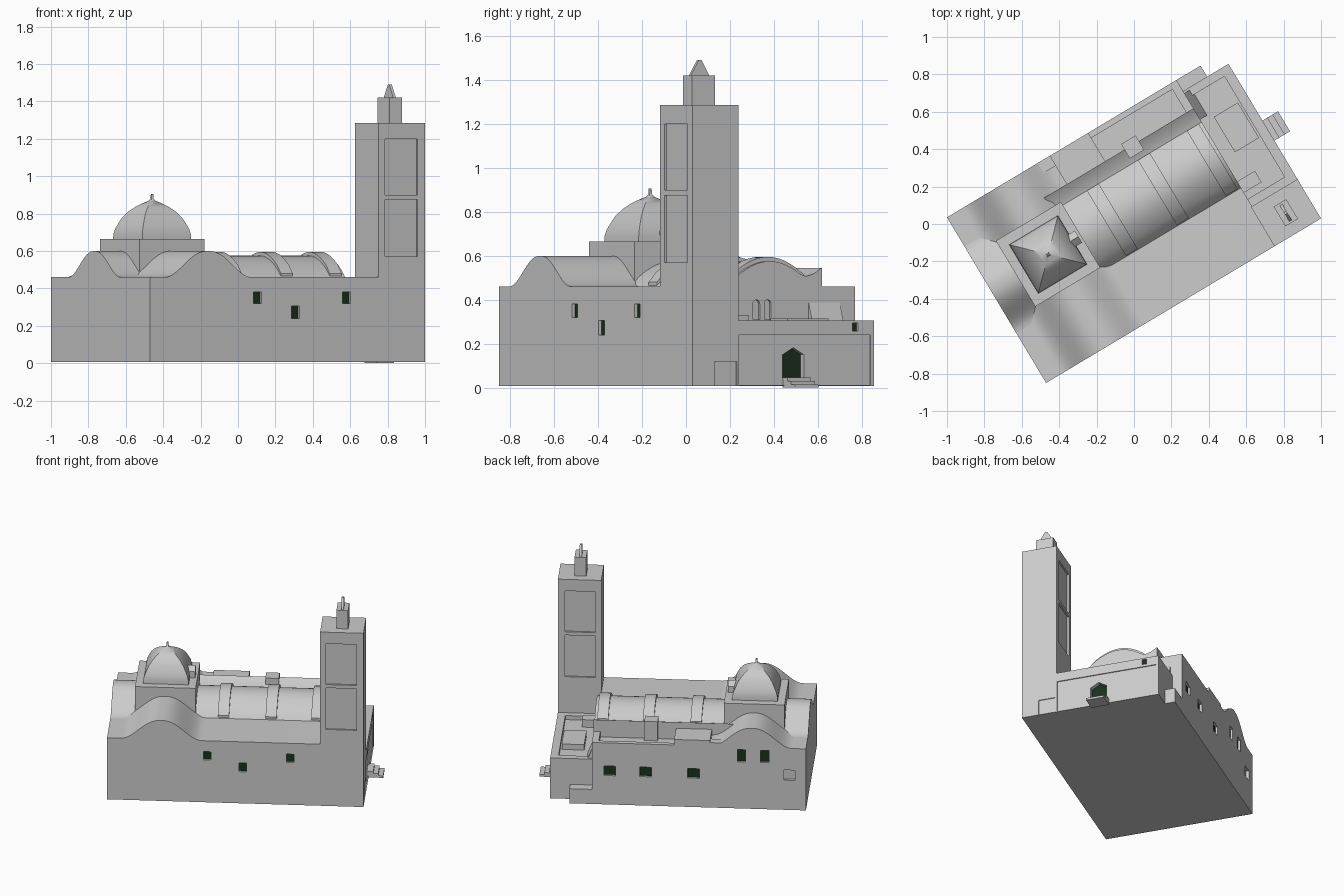
import bpy, bmesh, math
from mathutils import Matrix, Vector

if "Cube" in bpy.data.objects:
    bpy.data.objects.remove(bpy.data.objects["Cube"])

# Everything is built in local (u along nave, v across, z), then turned in plan
M = Matrix.Translation((-0.47, -0.85, 0)) @ Matrix.Rotation(math.radians(30.9), 4, 'Z')
dark = bpy.data.materials.new("dark_opening")
dark.diffuse_color = (0.01, 0.03, 0.012, 1)
dark.use_nodes = True
dark.node_tree.nodes["Principled BSDF"].inputs["Base Color"].default_value = dark.diffuse_color


def add(name, bm, mat=None):
    bmesh.ops.recalc_face_normals(bm, faces=bm.faces)
    me = bpy.data.meshes.new(name)
    bm.to_mesh(me)
    bm.free()
    ob = bpy.data.objects.new(name, me)
    bpy.context.collection.objects.link(ob)
    ob.matrix_world = M
    if mat:
        me.materials.append(mat)
    return ob


def prism_into(bm, pts, axis, a, b):
    def P(p, t):
        return {'u': (t, p[0], p[1]), 'v': (p[0], t, p[1]), 'z': (p[0], p[1], t)}[axis]
    A = [bm.verts.new(P(p, a)) for p in pts]
    B = [bm.verts.new(P(p, b)) for p in pts]
    bm.faces.new(A)
    bm.faces.new(B[::-1])
    for i in range(len(pts)):
        j = (i + 1) % len(pts)
        bm.faces.new((A[i], A[j], B[j], B[i]))


def prism(name, pts, axis, a, b, mat=None):
    bm = bmesh.new()
    prism_into(bm, pts, axis, a, b)
    return add(name, bm, mat)


def rect(a0, a1, b0, b1):
    return [(a0, b0), (a1, b0), (a1, b1), (a0, b1)]


def box(name, u0, u1, v0, v1, z0, z1, mat=None):
    return prism(name, rect(u0, u1, v0, v1), 'z', z0, z1, mat)


def activate(ob):
    bpy.context.view_layer.update()
    bpy.ops.object.select_all(action='DESELECT')
    ob.select_set(True)
    bpy.context.view_layer.objects.active = ob


def carve(ob, cuts):
    """Subtract prisms given as (profile, axis, start, end)."""
    bm = bmesh.new()
    for c in cuts:
        prism_into(bm, *c)
    cutter = add("cutter", bm)
    cutter.hide_render = True
    activate(ob)
    m = ob.modifiers.new("cut", 'BOOLEAN')
    m.operation, m.object, m.solver = 'DIFFERENCE', cutter, 'EXACT'
    bpy.ops.object.modifier_apply(modifier=m.name)
    bpy.data.objects.remove(cutter)


def smooth(ob, deg=30):
    activate(ob)
    bpy.ops.object.shade_smooth_by_angle(angle=math.radians(deg))


def bell(c, half=0.27, base=0.46, h=0.14, n=14):
    out = []
    for i in range(-n, n + 1):
        t = i / n
        out.append((c + t * half, base + h / 2 * (1 + math.cos(math.pi * abs(t) ** 1.15))))
    return out


def arch(c, w, z0, zs, zt, n=8):
    return [(c - w, z0), (c + w, z0)] + [
        (c + w * math.cos(math.pi * i / n), zs + (zt - zs) * math.sin(math.pi * i / n)) for i in range(n + 1)]


W, Z0, UC, VC = 1.032, 0.008, 0.362, 0.58

# Main body with the bell-shaped cross vault rising out of its roof
body = prism("main_body", [(0, Z0), (0, 0.46)] + bell(UC) + [(1.43, 0.46), (1.43, Z0)], 'v', 0, W)
front_win = [(0.67, 0.32, 0.38), (0.906, 0.24, 0.305), (1.224, 0.32, 0.38)]
back_win = [(1.31, 0.04, 0.22, 0.29), (1.07, 0.04, 0.22, 0.29), (0.75, 0.04, 0.22, 0.29),
            (0.43, 0.028, 0.35, 0.44), (0.275, 0.028, 0.35, 0.44), (0.11, 0.037, 0.226, 0.3)]
cuts = [(rect(0.88, 1.385, 0.85, 1.0), 'z', 0.42, 0.7)]
for u, a, b in front_win:
    cuts.append((rect(u - 0.025, u + 0.025, a, b), 'v', -0.1, 0.02))
    box("front_window", u - 0.025, u + 0.025, 0.016, 0.03, a, b, dark)
for i, (u, w, a, b) in enumerate(back_win):
    cuts.append((rect(u - w, u + w, a, b), 'v', W - 0.02, W + 0.1))
    if i < 5:
        box("back_window", u - w, u + w, W - 0.03, W - 0.016, a, b, dark)
for v in (0.508, 0.568):
    cuts.append((arch(v, 0.018, 0.31, 0.38, 0.4), 'u', 1.418, 1.6))
carve(body, cuts)
smooth(body)

# Rear arm vault
smooth(prism("west_vault", [(VC - 0.27, 0.44)] + bell(VC) + [(VC + 0.27, 0.44)], 'u', 0, UC))

# Nave vault sweeping up into the side parapet, with three ribs
R, half = 0.02, 0.2


def nave_z(v):
    return 0.48 + 0.095 * math.cos((v - VC) / half * math.pi / 2) ** 0.8


vs = [VC - half + 2 * half * i / 20 for i in range(1, 20)]
curve = [(v, nave_z(v)) for v in vs if v < 0.75]
nave = [(0.35, 0.44), (0.36, 0.46)] + curve + [(0.77, 0.506), (0.81, 0.517), (0.855, 0.545), (0.855, 0.42)]
smooth(prism("nave_vault", nave, 'u', 0.5, 1.43))
rib = [(0.365, 0.44), (0.365, 0.48)] + [(v, z + R) for v, z in curve] + [(0.77, 0.515), (0.77, 0.44)]
for a in (0.715, 1.033, 1.338):
    smooth(prism("nave_rib", rib, 'u', a, a + 0.074))

# Raised roof blocks on the back aisle
box("aisle_block", 0.64, 0.88, 0.79, W, 0.4, 0.5)
box("parapet_block", 1.0, 1.09, 0.8, 0.89, 0.4, 0.56)
box("corner_step", 0.56, 0.64, 0.97, W, 0.4, 0.485)

# Square dome drum
box("dome_drum", 0.16, 0.565, 0.38, 0.79, 0.4, 0.665)
prism("drum_gable", [(0.545, 0.66), (0.62, 0.66), (0.62, 0.71), (0.583, 0.74), (0.545, 0.71)], 'u', 0.46, 0.55)

# Four-sided dome: stacked square rings
prof = [(0.152, 0.66), (0.151, 0.69), (0.144, 0.72), (0.133, 0.745), (0.116, 0.78), (0.092, 0.812),
        (0.063, 0.838), (0.036, 0.856), (0.014, 0.868), (0.006, 0.88), (0.005, 0.905)]
bm = bmesh.new()
rings = [[bm.verts.new((UC + sx * r, VC + 0.004 + sy * r, z)) for sx, sy in ((-1, -1), (1, -1), (1, 1), (-1, 1))]
         for r, z in prof]
for lo, hi in zip(rings, rings[1:]):
    for i in range(4):
        bm.faces.new((lo[i], lo[(i + 1) % 4], hi[(i + 1) % 4], hi[i]))
bm.faces.new(rings[0])
bm.faces.new(rings[-1])
smooth(add("dome", bm), 40)

# Tower with recessed panels on two faces
tower = box("tower", 1.423, 1.713, 0, 0.245, Z0, 1.285)
cuts = []
for a, b in ((0.57, 0.875), (0.9, 1.2)):
    cuts.append((rect(1.463, 1.667, a, b), 'v', -0.1, 0.012))
    cuts.append((rect(1.463, 1.667, a, b), 'v', 0.233, 0.4))
cuts.append((rect(0.117, 0.235, 0.01, 0.12), 'u', 1.707, 1.9))
carve(tower, cuts)
box("tower_cap", 1.528, 1.606, 0.0615, 0.1835, 1.28, 1.42)
prism("tower_finial", [(0.07, 1.415), (0.175, 1.415), (0.13, 1.49), (0.115, 1.49)], 'u', 1.559, 1.575)

# Entrance porch with parapet, panelled front and door
porch = box("porch", 1.42, 1.713, 0.24, 0.963, Z0, 0.305)
door = [(0.482, 0.04), (0.594, 0.04), (0.594, 0.15), (0.538, 0.182), (0.482, 0.15)]
carve(porch, [(rect(1.43, 1.66, 0.29, 0.917), 'z', 0.275, 0.5)])
carve(porch, [(rect(0.247, 0.945, 0.012, 0.24), 'u', 1.706, 1.9)])
carve(porch, [(door, 'u', 1.67, 1.9), (rect(0.848, 0.878, 0.258, 0.295), 'u', 1.695, 1.9)])
prism("door", door, 'u', 1.66, 1.675, dark)
box("porch_window", 1.69, 1.699, 0.848, 0.878, 0.258, 0.295, dark)
box("porch_roof_block", 1.5, 1.65, 0.54, 0.76, 0.27, 0.315)
box("porch_side_block", 1.42, 1.54, 0.33, 0.4, 0.27, 0.33)
prism("porch_buttress", [(1.425, 0.27), (1.475, 0.27), (1.425, 0.4)], 'v', 0.785, 0.95)
box("low_corner_block", 1.42, 1.58, 0.95, W, Z0, 0.115)

# Entrance steps
for i in range(3):
    box("entrance_step", 1.70, 1.81 - 0.033 * i, 0.485, 0.61, 0.015 * i, 0.015 * (i + 1))
